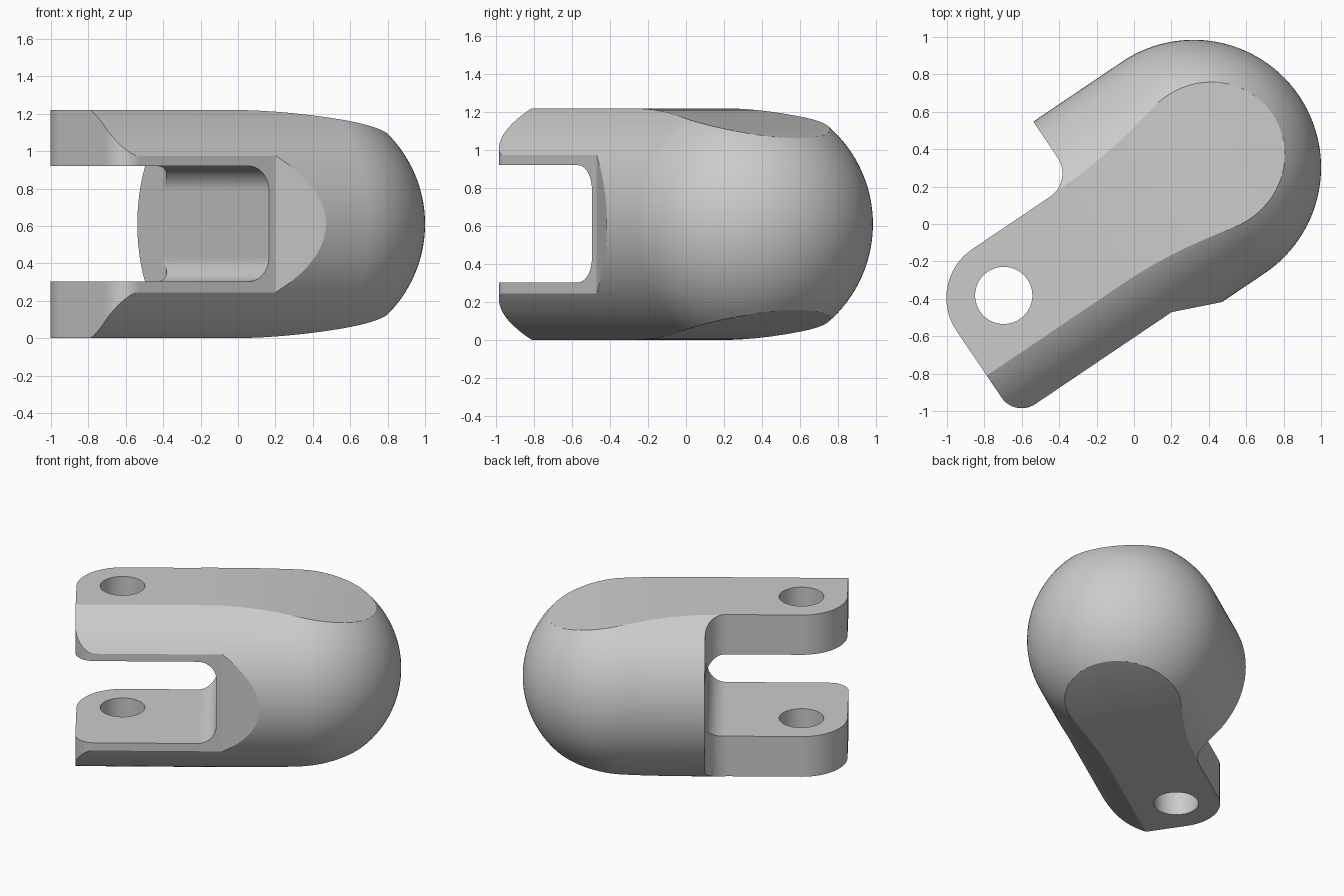
import bpy, bmesh
from math import cos, sin, radians
from mathutils import Matrix, Vector

cube = bpy.data.objects.get("Cube")
if cube:
    bpy.data.objects.remove(cube)

RADIUS = 0.682      # round body
MID_Z = 0.61        # height of the body axis
DOME_U = 0.433      # dome centre along the body
AXIS_V = 0.073      # body axis offset
SHOULDER = -0.14    # shoulder and slot end


def arc(cx, cy, r, start, end, steps=12):
    angles = [radians(start + (end - start) * i / steps) for i in range(steps + 1)]
    return [(cx + r * cos(a), cy + r * sin(a)) for a in angles]


def make_object(name, bm):
    bmesh.ops.recalc_face_normals(bm, faces=bm.faces)
    mesh = bpy.data.meshes.new(name)
    bm.to_mesh(mesh)
    bm.free()
    obj = bpy.data.objects.new(name, mesh)
    bpy.context.collection.objects.link(obj)
    return obj


def prism(name, outline, place, direction):
    """Extrude a closed outline, placed in space by a function."""
    bm = bmesh.new()
    face = bm.faces.new([bm.verts.new(place(a, b)) for a, b in outline])
    out = bmesh.ops.extrude_face_region(bm, geom=[face])
    moved = [g for g in out["geom"] if isinstance(g, bmesh.types.BMVert)]
    bmesh.ops.translate(bm, verts=moved, vec=direction)
    return make_object(name, bm)


def plan_prism(name, outline):
    return prism(name, outline, lambda u, v: (u, v, -0.5), (0, 0, 2.2))


def side_prism(name, outline):
    return prism(name, outline, lambda u, z: (u, -1.5, z), (0, 3, 0))


# Round body with a domed end, lathed around its long axis
bm = bmesh.new()
profile = [(-1.3, 0), (-1.3, RADIUS)] + arc(DOME_U, 0, RADIUS, 90, 0, 28)
verts = [bm.verts.new((u, AXIS_V, MID_Z + r)) for u, r in profile]
edges = [bm.edges.new(pair) for pair in zip(verts, verts[1:])]
bmesh.ops.spin(bm, geom=verts + edges, cent=(0, AXIS_V, MID_Z), axis=(1, 0, 0),
               angle=radians(360), steps=112, use_merge=True)
bmesh.ops.remove_doubles(bm, verts=bm.verts, dist=0.0005)
body = make_object("hinged_end_cap", bm)

# Plan shape: shoulder, rounded hinge tab, flat flank and slanted step
plan = [(1.3, 0.9), (SHOULDER, 0.9)]
plan += arc(SHOULDER - 0.15, 0.522, 0.15, 0, -90)
plan += arc(-0.793, 0.059, 0.313, 90, 180, 16)
plan += arc(-0.976, -0.373, 0.13, 180, 270)
plan += [(-0.097, -0.503), (0.635, -0.809), (1.3, -0.9)]
plan_cutter = plan_prism("plan_cutter", plan)

# Side shape: flat faces that curve inward toward the dome
taper = [(-0.2 + 1.5 * i / 16, 0.12 * (1.5 * i / 16) ** 2) for i in range(17)]
side = [(-1.4, 0)] + taper
side += [(u, 2 * MID_Z - z) for u, z in reversed(side)]
side_cutter = side_prism("side_cutter", side)

# Slot between the two hinge tabs
F = 0.13
slot = [(-1.5, 0.303)] + arc(SHOULDER - F, 0.303 + F, F, -90, 0)
slot += arc(SHOULDER - F, 0.92 - F, F, 0, 90) + [(-1.5, 0.92)]
slot_cutter = side_prism("slot_cutter", slot)

# Pin hole through both tabs
hole_cutter = plan_prism("pin_hole_cutter", arc(-0.791, 0.073, 0.153, 0, 360, 48)[:-1])

# Shape the body
bpy.context.view_layer.objects.active = body
body.select_set(True)
for cutter, operation in ((side_cutter, "INTERSECT"), (plan_cutter, "INTERSECT"),
                          (slot_cutter, "DIFFERENCE"), (hole_cutter, "DIFFERENCE")):
    mod = body.modifiers.new(cutter.name, "BOOLEAN")
    mod.object = cutter
    mod.operation = operation
    mod.solver = "EXACT"
    bpy.ops.object.modifier_apply(modifier=mod.name)
    bpy.data.objects.remove(cutter)

# Turn the part to its resting direction
body.data.transform(Matrix.Rotation(radians(34), 4, "Z"))

# Plain grey finish
grey = bpy.data.materials.new("plain_grey")
grey.use_nodes = True
colour = (0.6, 0.6, 0.6, 1)
grey.diffuse_color = colour
grey.node_tree.nodes["Principled BSDF"].inputs["Base Color"].default_value = colour
body.data.materials.clear()
body.data.materials.append(grey)

bpy.ops.object.shade_smooth_by_angle(angle=radians(16))
normals = body.modifiers.new("even_shading", "WEIGHTED_NORMAL")
normals.keep_sharp = True
